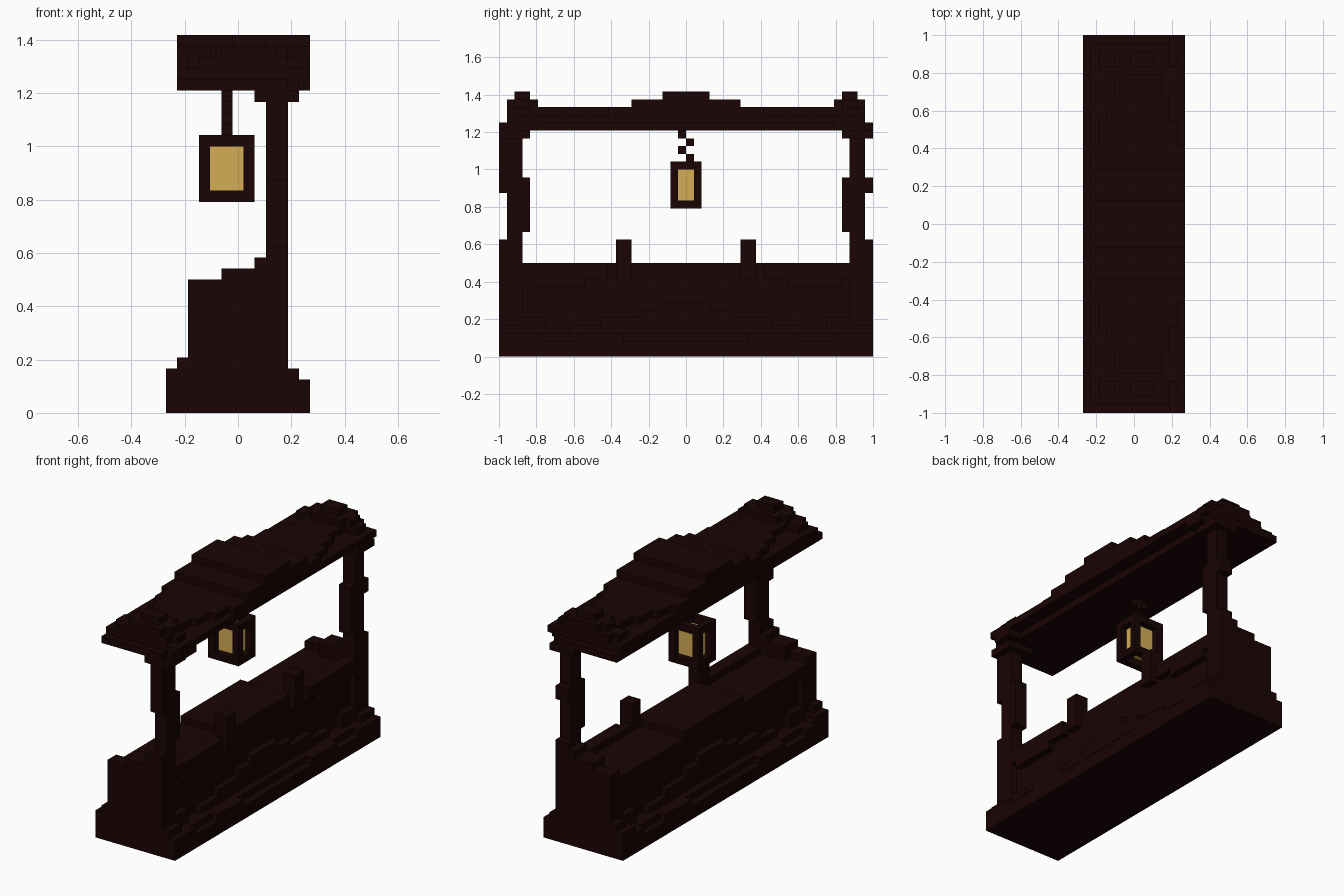
import bpy, bmesh

if "Cube" in bpy.data.objects:
    bpy.data.objects.remove(bpy.data.objects["Cube"], do_unlink=True)

U = 1 / 24          # block size
X0 = -6.5           # x is counted in blocks from the -x edge


def material(name, rgb):
    m = bpy.data.materials.new(name)
    m.use_nodes = True
    m.diffuse_color = (*rgb, 1)
    m.node_tree.nodes["Principled BSDF"].inputs["Base Color"].default_value = (*rgb, 1)
    return m


dark_wood = material("dark_wood", (0.0105, 0.0012, 0.0012))
amber_glass = material("amber_glass", (0.66, 0.42, 0.09))


def blocks(name, boxes, mat=dark_wood):
    """One object from boxes given as (x0, x1, y0, y1, z0, z1) in blocks."""
    bm = bmesh.new()
    for x0, x1, y0, y1, z0, z1 in boxes:
        for v in bmesh.ops.create_cube(bm, size=1)["verts"]:
            v.co.x = (X0 + (x0 if v.co.x < 0 else x1)) * U
            v.co.y = (y0 if v.co.y < 0 else y1) * U
            v.co.z = (z0 if v.co.z < 0 else z1) * U
    me = bpy.data.meshes.new(name)
    bm.to_mesh(me)
    bm.free()
    me.materials.append(mat)
    ob = bpy.data.objects.new(name, me)
    bpy.context.collection.objects.link(ob)
    return ob


def both(boxes):
    """Repeat boxes mirrored across y."""
    return boxes + [(a, b, -d, -c, e, f) for a, b, c, d, e, f in boxes]


# Plinth: low in the middle, stepped up at both ends
blocks("plinth", [(0, 13, -24, 24, 0, 2), (1, 12, -24, 24, 2, 3)] + both([
    (0, 13, 19, 24, 0, 3), (0, 4, 21, 24, 3, 4), (9, 12, 21, 24, 3, 4),
    (1, 4, 22, 24, 4, 5), (0, 13, 8, 14, 2, 3)]))

# Counter body: raised middle slab, raised ends and a rim on the post side
blocks("counter", [(3, 10, -24, 24, 0, 11), (9, 10, -24, 24, 11, 12),
                   (2, 10, -7, 7, 11, 12), (2, 3, -24, 24, 9, 11)]
       + both([(2, 11, 21, 24, 0, 11), (2, 11, 22, 24, 11, 12)]))

# Stepped stonework on both long faces
stones = both([(10, 11, 10, 21, 10, 12)])
for x0, x1 in ((2, 3), (10, 11)):
    stones += [(x0, x1, -15, 15, 3, 4), (x0, x1, -11, 11, 4, 5),
               (x0, x1, -6, 6, 5, 6), (x0, x1, -3, 3, 6, 7)]
    stones += both([(x0, x1, 13, 20, 9, 10), (x0, x1, 18, 21, 3, 5)])
blocks("stonework", stones)

# Short uprights and end brackets on the counter
blocks("counter_uprights", both([(9, 11, 7, 9, 10, 15)]))
blocks("end_brackets", both([(5, 9, 21, 24, 11, 13), (8, 9, 21, 24, 13, 14)]))

# Roof posts, with swellings and capitals; one has a longer outer swelling
blocks("roof_posts", both([
    (9, 11, 21, 23, 0, 29), (9, 11, 23, 24, 0, 15), (9, 11, 20, 21, 16, 23),
    (9, 11, 23, 24, 21, 23), (8, 12, 20, 24, 28, 29)])
    + [(9, 11, -24, -23, 23, 28)])

# Roof: stepped slabs, highest in the middle and over the posts
blocks("roof", [(1, 11, -23, 23, 29, 30), (1, 13, -23, 23, 30, 31),
                (1, 13, -10, 10, 31, 32), (1, 13, -7, 7, 32, 33),
                (1, 13, -3, 3, 33, 34)]
       + both([(1, 11, 23, 24, 29, 30), (1, 12, 20, 23, 29, 30),
               (11, 13, 19, 22, 29, 30), (2, 12, 10, 13, 31, 32),
               (3, 11, 13, 16, 31, 32), (4, 10, 16, 20, 31, 32),
               (2, 12, 20, 22, 31, 32), (3, 11, 22, 23, 31, 32),
               (5, 10, 19, 23, 32, 33), (4, 11, 20, 22, 32, 33),
               (6, 9, 20, 22, 33, 34)]))

# Zigzag chain
blocks("chain", [(5, 6, i % 2 - 1, i % 2, 28 - i, 29 - i) for i in range(4)])

# Lantern: open frame of twelve bars around a glass core
bars = [(x, x + 1, y, y + 1, 19, 25) for x in (3, 7) for y in (-2, 1)]
bars += [(3, 8, y, y + 1, z, z + 1) for y in (-2, 1) for z in (19, 24)]
bars += [(x, x + 1, -2, 2, z, z + 1) for x in (3, 7) for z in (19, 24)]
blocks("lantern_frame", bars)
blocks("lantern_glass", [(4, 7, -1, 1, 20, 24)], amber_glass)
